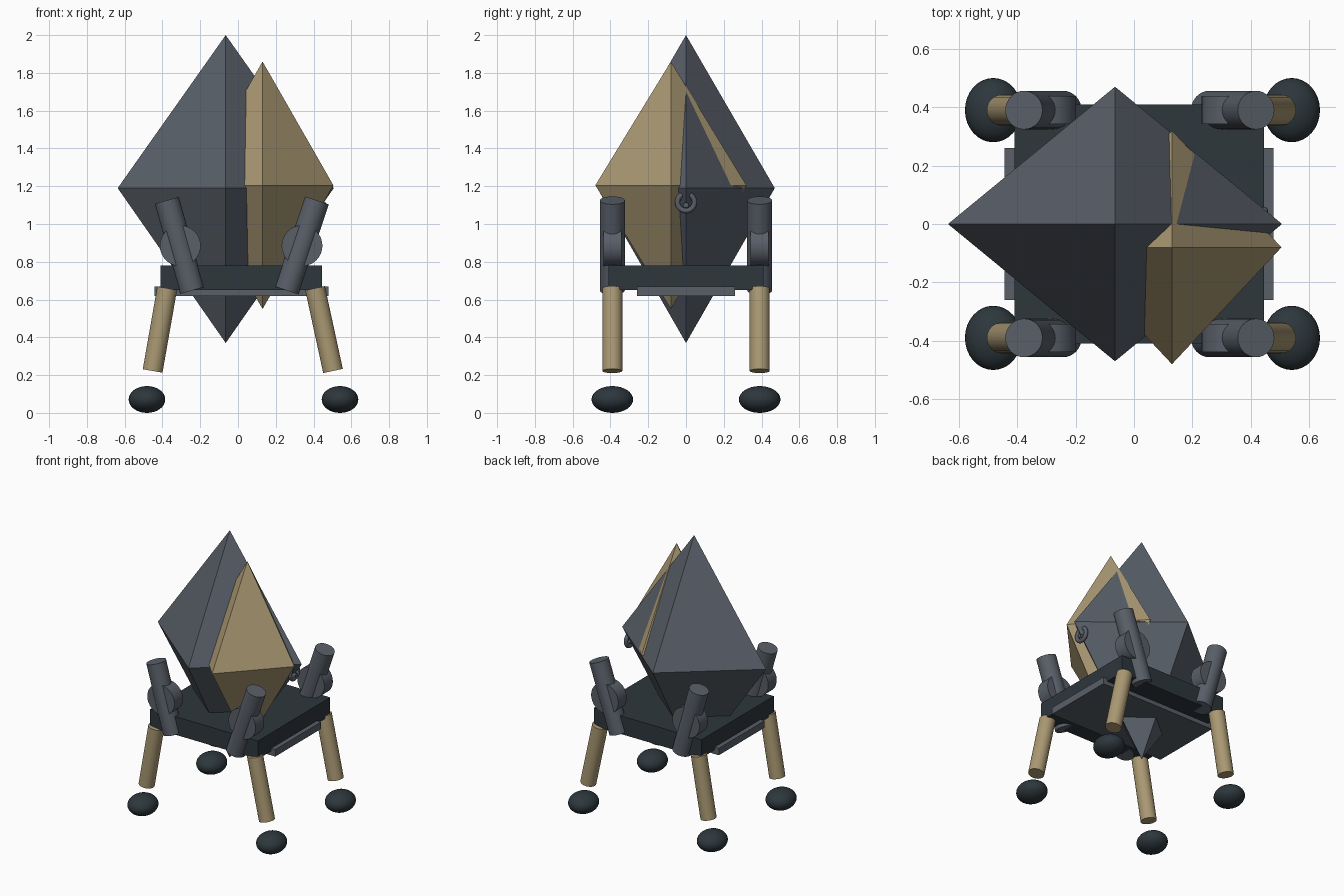
import bpy
import math
from mathutils import Vector

if "Cube" in bpy.data.objects:
    bpy.data.objects.remove(bpy.data.objects["Cube"], do_unlink=True)


def make_material(name, rgb):
    mat = bpy.data.materials.new(name)
    mat.use_nodes = True
    color = (*rgb, 1.0)
    mat.diffuse_color = color
    mat.node_tree.nodes["Principled BSDF"].inputs["Base Color"].default_value = color
    return mat


GREY = make_material("slate grey", (0.10, 0.115, 0.14))
DARK = make_material("dark slate", (0.026, 0.038, 0.046))
TAN = make_material("dull tan", (0.40, 0.315, 0.17))


def finish(name, mat, smooth=False):
    obj = bpy.context.object
    obj.name = name
    obj.data.materials.append(mat)
    if smooth:
        bpy.ops.object.shade_smooth_by_angle(angle=math.radians(40))
    return obj


def box(name, lo, hi, mat):
    lo, hi = Vector(lo), Vector(hi)
    bpy.ops.mesh.primitive_cube_add(size=1, location=(lo + hi) / 2)
    bpy.context.object.scale = hi - lo
    return finish(name, mat)


def rod(name, start, end, radius, mat):
    start, end = Vector(start), Vector(end)
    axis = end - start
    bpy.ops.mesh.primitive_cylinder_add(
        vertices=32, radius=radius, depth=axis.length, location=(start + end) / 2,
        rotation=axis.to_track_quat("Z", "Y").to_euler())
    return finish(name, mat, True)


def gem(name, x, y, rx, ry, bottom, girdle, top, mat):
    # Four-sided bipyramid with its widest ring at the girdle height
    ring = [(x + rx, y, girdle), (x, y + ry, girdle),
            (x - rx, y, girdle), (x, y - ry, girdle)]
    faces = []
    for i in range(4):
        j = (i + 1) % 4
        faces += [(i, j, 4), (j, i, 5)]
    mesh = bpy.data.meshes.new(name)
    mesh.from_pydata(ring + [(x, y, top), (x, y, bottom)], [], faces)
    mesh.materials.append(mat)
    obj = bpy.data.objects.new(name, mesh)
    bpy.context.collection.objects.link(obj)
    return obj


# Crystal body
gem("large_crystal", -0.065, 0, 0.572, 0.47, 0.37, 1.19, 2.0, GREY)
gem("small_crystal", 0.13, -0.08, 0.375, 0.4, 0.55, 1.205, 1.86, TAN)

# Platform and the slab under it
box("platform", (-0.41, -0.41, 0.65), (0.445, 0.41, 0.78), DARK)
box("under_slab", (-0.443, -0.26, 0.62), (0.478, 0.26, 0.67), GREY)

# Small ring and stud on the left crystal corner
bpy.ops.mesh.primitive_torus_add(
    location=(0.445, 0, 1.115), rotation=(0, math.pi / 2, 0), major_radius=0.045,
    minor_radius=0.014, major_segments=32, minor_segments=12)
finish("side_ring", GREY, True)
rod("side_stud", (0.4, 0, 1.1), (0.465, 0, 1.1), 0.014, GREY)

# Four legs: x positions of strut top, strut bottom, joint, shin top, shin bottom, foot
SIDES = {
    "right": (-0.377, -0.243, -0.306, -0.375, -0.452, -0.482),
    "left": (0.418, 0.258, 0.339, 0.408, 0.503, 0.54),
}
for side, (strut_top, strut_end, joint, shin_top, shin_end, foot) in SIDES.items():
    for end, y in (("front", -0.39), ("back", 0.39)):
        tag = f"{end}_{side}"
        rod(f"{tag}_strut", (strut_end, y, 0.648), (strut_top, y, 1.125), 0.066, GREY)
        rod(f"{tag}_joint", (joint, y - 0.048, 0.885), (joint, y + 0.048, 0.885), 0.108, GREY)
        rod(f"{tag}_shin", (shin_end, y, 0.222), (shin_top, y, 0.66), 0.053, TAN)
        bpy.ops.mesh.primitive_uv_sphere_add(
            segments=32, ring_count=16, radius=1, location=(foot, y, 0.071))
        bpy.context.object.scale = (0.097, 0.11, 0.071)
        finish(f"{tag}_foot", DARK, True)
